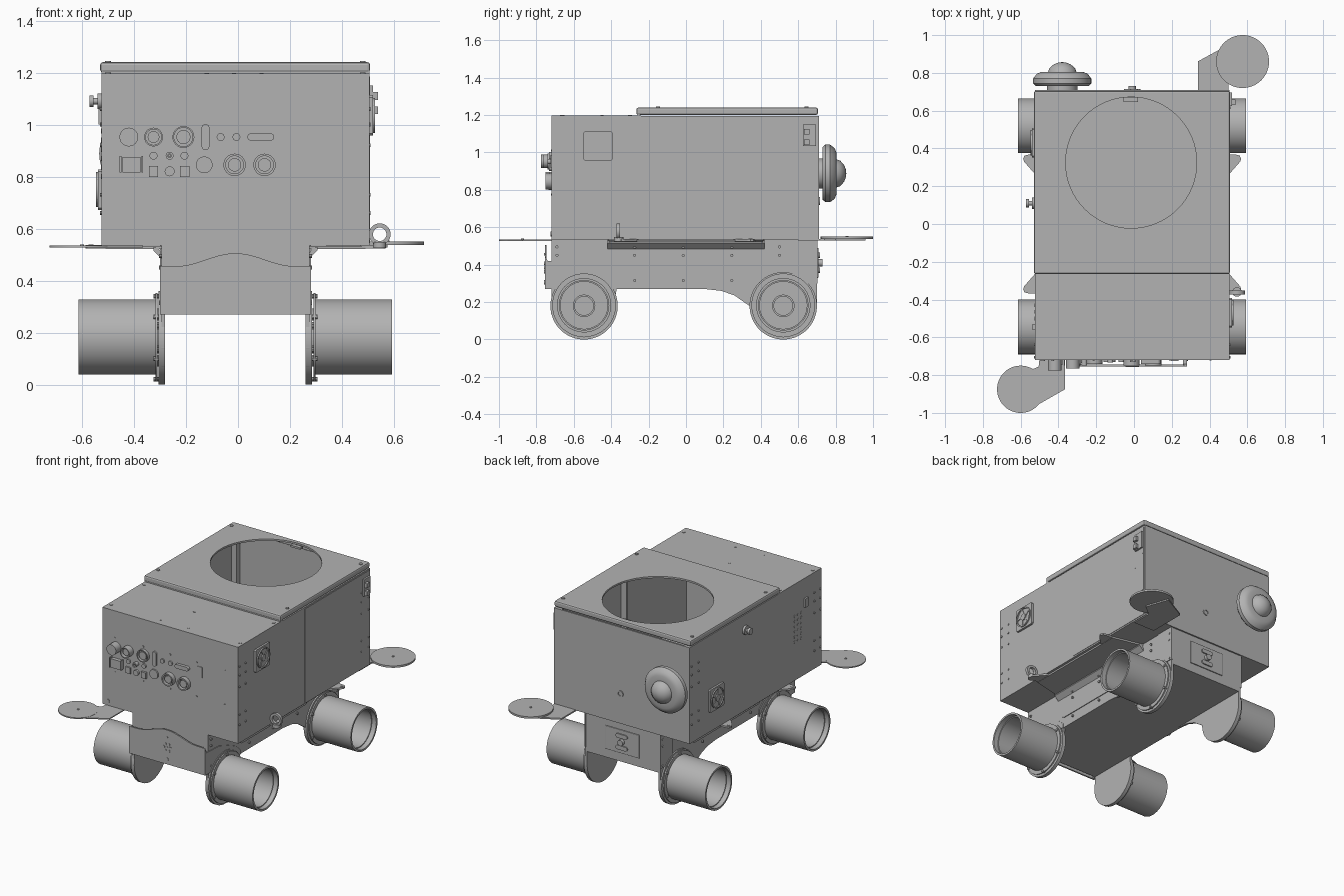
import bpy, bmesh, math
from mathutils import Vector, Matrix

cube = bpy.data.objects.get("Cube")
if cube:
    bpy.data.objects.remove(cube)

grey = bpy.data.materials.new("plain grey")
grey.use_nodes = True
grey.diffuse_color = (0.45, 0.45, 0.45, 1)
grey.node_tree.nodes["Principled BSDF"].inputs["Base Color"].default_value = grey.diffuse_color

CX = -0.01                      # middle plane of the body
X0, X1, Y0, Y1 = -0.525, 0.505, -0.72, 0.71
Z0, Z1, T = 0.535, 1.195, 0.012


def finish(name, bm, smooth=False):
    bmesh.ops.recalc_face_normals(bm, faces=bm.faces)
    mesh = bpy.data.meshes.new(name)
    bm.to_mesh(mesh)
    bm.free()
    mesh.materials.append(grey)
    ob = bpy.data.objects.new(name, mesh)
    bpy.context.collection.objects.link(ob)
    if smooth:
        bpy.ops.object.select_all(action='DESELECT')
        ob.select_set(True)
        bpy.context.view_layer.objects.active = ob
        bpy.ops.object.shade_smooth_by_angle(angle=math.radians(35))
    return ob


def place(axis, u, v, h):
    return {'x': (h, u, v), 'y': (u, h, v), 'z': (u, v, h)}[axis]


def prism(name, pts, axis, a, b):
    """Outline extruded from a to b along an axis."""
    bm = bmesh.new()
    face = bm.faces.new([bm.verts.new(place(axis, u, v, a)) for u, v in pts])
    new = bmesh.ops.extrude_face_region(bm, geom=[face])["geom"]
    bmesh.ops.translate(bm, vec=place(axis, 0, 0, b - a),
                        verts=[g for g in new if isinstance(g, bmesh.types.BMVert)])
    return finish(name, bm)


def block(name, xs, ys, zs, bevel=0):
    bm = bmesh.new()
    bmesh.ops.create_cube(bm, size=1)
    for v in bm.verts:
        v.co = [lo + (c + 0.5) * (hi - lo) for c, (lo, hi) in zip(v.co, (xs, ys, zs))]
    if bevel:
        bmesh.ops.bevel(bm, geom=bm.edges[:], offset=bevel, segments=2, profile=0.5, affect='EDGES')
    return finish(name, bm)


def lathe(name, profile, axis, u, v, seg=48):
    """Profile of (radius, position) turned about an axis through (u, v)."""
    bm = bmesh.new()
    vs = [bm.verts.new(place(axis, u + r, v, h)) for r, h in profile]
    es = [bm.edges.new(p) for p in zip(vs, vs[1:])]
    bmesh.ops.spin(bm, geom=vs + es, cent=place(axis, u, v, 0), axis=place(axis, 0, 0, 1),
                   angle=math.tau, steps=seg)
    bmesh.ops.remove_doubles(bm, verts=bm.verts, dist=1e-5)
    return finish(name, bm, True)


def disc(name, r, axis, u, v, a, b, seg=24):
    return lathe(name, [(0, a), (r, a), (r, b), (0, b)], axis, u, v, seg)


def ring(name, ro, ri, axis, u, v, a, b, seg=32):
    return lathe(name, [(ri, a), (ro, a), (ro, b), (ri, b), (ri, a)], axis, u, v, seg)


def arc(u, v, r, start, end, n=16):
    angles = [math.radians(start + (end - start) * i / n) for i in range(n + 1)]
    return [(u + r * math.cos(t), v + r * math.sin(t)) for t in angles]


def capsule(u0, u1, v, r):
    return arc(u1, v, r, -90, 90) + arc(u0, v, r, 90, 270)


# Hollow housing
block("housing_front", (X0, X1), (Y0, Y0 + T), (Z0, Z1))
block("housing_back", (X0, X1), (Y1 - T, Y1), (Z0, Z1))
block("housing_left", (X1 - T, X1), (Y0, Y1), (Z0, Z1))
block("housing_right", (X0, X0 + T), (Y0, Y1), (Z0, Z1))
block("housing_floor", (X0, X1), (Y0, Y1), (Z0, Z0 + T))
block("housing_front_roof", (X0, X1), (Y0, -0.24), (Z1 - T, Z1 + 0.002))
block("left_rear_panel", (X1, X1 + 0.003), (0, Y1 - 0.01), (Z0 + 0.01, Z1 - 0.01))
for x in (X0 + T, X1 - T - 0.04):
    block("inner_post", (x, x + 0.04), (Y1 - 0.05, Y1 - T), (Z0, Z1))
    block("inner_post", (x, x + 0.04), (-0.02, 0.0), (Z0, Z1))

# Lid, hollow below, with a round opening
lid = block("lid", (X0 - 0.005, X1 + 0.003), (-0.265, 0.705), (1.2, 1.24), 0.01)
cutters = [disc("lid_hole_cutter", 0.347, 'z', -0.015, 0.325, 1, 1.4, 64),
           block("lid_hollow_cutter", (X0 + T, X1 - T), (-0.25, 0.69), (1.1, 1.228))]
bpy.context.view_layer.objects.active = lid
for c in cutters:
    mod = lid.modifiers.new("cut", 'BOOLEAN')
    mod.object, mod.solver = c, 'EXACT'
    bpy.ops.object.modifier_apply(modifier=mod.name)
    bpy.data.objects.remove(c)
block("lid_seal", (X0, X1), (-0.262, -0.245), (1.19, 1.21))
block("lid_tab", (-0.055, 0.02), (0.645, 0.67), (1.215, 1.228))
for x in (-0.5, 0.48):
    for y, z in ((-0.66, Z1), (-0.3, Z1), (-0.15, 1.24), (0.645, 1.24)):
        disc("top_screw", 0.011, 'z', x, y, z, z + 0.005, 12)
for x, y in ((-0.015, -0.45), (-0.12, -0.665), (0.09, -0.665)):
    disc("roof_rivet", 0.008, 'z', x, y, Z1, Z1 + 0.004, 12)

# Front connector panel: round sockets as (x, z, outer, inner, depth)
sockets = [(-0.42, 0.952, 0.036, 0, 0.055), (-0.325, 0.952, 0.036, 0.03, 0.045),
           (-0.21, 0.952, 0.042, 0.036, 0.02), (-0.067, 0.952, 0.015, 0, 0.01),
           (-0.006, 0.952, 0.015, 0, 0.01), (-0.325, 0.88, 0.015, 0, 0.01),
           (-0.263, 0.88, 0.015, 0.007, 0.03), (-0.206, 0.88, 0.015, 0, 0.01),
           (-0.263, 0.82, 0.019, 0, 0.015), (-0.13, 0.845, 0.032, 0, 0.01),
           (-0.013, 0.845, 0.043, 0.034, 0.03), (0.102, 0.845, 0.043, 0.034, 0.03)]
for x, z, ro, ri, d in sockets:
    if ri:
        ring("socket_rim", ro, ri, 'y', x, z, Y0 - d, Y0)
        disc("socket_core", ri * 0.75, 'y', x, z, Y0 - d * 0.7, Y0)
    else:
        disc("round_port", ro, 'y', x, z, Y0 - d, Y0)
prism("switch_plate", [(-0.125 + v, 0.952 + u) for u, v in capsule(-0.035, 0.035, 0, 0.015)],
      'y', Y0 - 0.012, Y0)
prism("serial_port", capsule(0.05, 0.125, 0.952, 0.014), 'y', Y0 - 0.02, Y0)
for x, z, w, h, d in ((-0.41, 0.845, 0.035, 0.03, 0.025), (-0.325, 0.82, 0.018, 0.021, 0.01),
                      (-0.205, 0.82, 0.018, 0.021, 0.015), (0.215, 0.952, 0.02, 0.035, 0.004)):
    block("square_port", (x - w, x + w), (Y0 - d, Y0), (z - h, z + h))
for x in (-0.452, -0.368):
    block("port_guard", (x - 0.003, x + 0.003), (Y0 - 0.03, Y0), (0.815, 0.88))
for x in (-0.43, -0.215, -0.01, 0.19, 0.405):
    for z in (0.775, 1.01):
        disc("panel_rivet", 0.006, 'y', x, z, Y0 - 0.003, Y0, 10)
disc("front_plug", 0.013, 'y', -0.483, 0.565, Y0 - 0.004, Y0)


# Fan grilles on both sides
def fan(side, x, y, z):
    out = x + side * 0.022
    sq = [(y + a, z + b) for a, b in ((-0.078, -0.07), (-0.07, -0.078), (0.07, -0.078), (0.078, -0.07),
                                      (0.078, 0.07), (0.07, 0.078), (-0.07, 0.078), (-0.078, 0.07))]
    prism("fan_plate", sq, 'x', x, x + side * 0.014)
    ring("fan_rim", 0.068, 0.06, 'x', y, z, x, out)
    disc("fan_hub", 0.022, 'x', y, z, x, out)
    for k in range(5):
        t = k * math.tau / 5
        pts = [(y + r * math.cos(t + a), z + r * math.sin(t + a))
               for r, a in ((0.02, 0), (0.062, 0.5), (0.062, 0.75), (0.02, 0.5))]
        prism("fan_blade", pts, 'x', x, x + side * 0.018)


fan(1, X1, -0.47, 1.035)
fan(-1, X0, 0.43, 0.75)

# Side fittings
block("left_latch", (X1, X1 + 0.015), (0.625, 0.695), (1.035, 1.15))
for z in (1.055, 1.11):
    block("latch_tongue", (X1, X1 + 0.033), (0.63, 0.66), (z - 0.015, z + 0.015))
lathe("side_knob", [(0, -0.572), (0.022, -0.572), (0.022, -0.555), (0.012, -0.555),
                    (0.012, -0.54), (0.03, -0.54), (0.03, X0)], 'x', 0.11, 1.09, 24)
block("right_latch", (X0 - 0.012, X0), (-0.56, -0.53), (1.0, 1.06))
for i in range(3):
    for j in range(6):
        disc("side_vent", 0.01, 'x', -0.5 + i * 0.035, 0.8 + j * 0.035, X0 - 0.002, X0, 8)
for x, s in ((X0, -1), (X1, 1)):
    for y in (-0.705, -0.64, 0.615, 0.69):
        for z in (0.66, 0.73, 0.92, 1.0, 1.06):
            disc("side_rivet", 0.007, 'x', y, z, x, x + s * 0.005, 8)

# Rear mushroom vent
lathe("mushroom_vent", [(0.08, Y1), (0.08, 0.73), (0.14, 0.73), (0.154, 0.745), (0.154, 0.77),
                        (0.135, 0.795), (0.11, 0.805), (0.075, 0.805), (0.068, 0.825),
                        (0.045, 0.845), (0.02, 0.855), (0, 0.857)], 'y', -0.38, 0.888)
ring("rear_port", 0.022, 0.014, 'y', 0.0, 0.74, Y1, Y1 + 0.006)

# Chassis tray
block("chassis_bottom", (CX - 0.28, CX + 0.28), (Y0, 0.7), (0.27, 0.28))
block("chassis_back", (CX - 0.28, CX + 0.28), (0.69, 0.7), (0.28, Z0))
block("chassis_front", (CX - 0.27, CX + 0.27), (Y0, Y0 + 0.01), (0.28, Z0))
block("rear_socket_plate", (CX - 0.13, CX + 0.13), (0.7, 0.708), (0.33, 0.49), 0.003)
for z in (0.37, 0.45):
    prism("rear_slot", capsule(CX - 0.03, CX + 0.03, z, 0.014), 'y', 0.7, 0.716)
disc("rear_tow_stud", 0.02, 'y', CX, 0.41, 0.7, 0.73)

# Arched front bumper
arch = [(CX + 0.275 * i / 12, 0.455 + 0.05 * max(0, math.cos(math.pi * i / 20)) ** 2)
        for i in range(12, -13, -1)]
prism("bumper", [(CX - 0.275, 0.27), (CX + 0.275, 0.27)] + arch, 'y', -0.755, -0.745)
for k in range(6):
    t = k * math.tau / 6
    disc("bumper_hole", 0.01, 'y', CX + 0.026 * math.cos(t), 0.385 + 0.026 * math.sin(t), -0.758, -0.755, 12)
for z, r in ((0.385, 0.008), (0.305, 0.012), (0.455, 0.007)):
    disc("bumper_hole", r, 'y', CX, z, -0.758, -0.755, 12)

side_outline = ([(Y0, Z0), (Y0, 0.18)] + arc(-0.545, 0.18, 0.18, 180, 380) + [(-0.37, 0.27), (0.1, 0.27)]
                + [(0.19, 0.26), (0.26, 0.235), (0.31, 0.2)] + arc(0.52, 0.18, 0.18, 180, 360)
                + [(0.7, Z0)])
wing = [(-0.755, 0.27), (-0.37, 0.27), (-0.37, 0.3), (-0.42, 0.345), (-0.5, 0.38),
        (-0.6, 0.415), (-0.74, 0.42), (-0.755, 0.455)]
for s in (-1, 1):
    def at(d):
        return CX + s * d
    # Side plate, stiffening rib and bumper wing
    prism("side_plate", side_outline, 'x', at(0.27), at(0.285))
    prism("side_rib", capsule(-0.35, 0.325, 0.38, 0.04), 'x', at(0.28), at(0.29))
    prism("bumper_wing", wing, 'x', at(0.27), at(0.29))
    block("rear_corner_bracket", sorted((at(0.28), at(0.29))), (0.57, 0.703), (0.3, Z0))
    for y in (-0.69, -0.275, -0.015, 0.245, 0.5, 0.68):
        for z in (0.315, 0.45, 0.495):
            disc("plate_bolt", 0.008, 'x', y, z, at(0.28), at(0.294), 10)
    # Bent top flange and mounting ears
    bend = [(at(0.285 + 0.03 - x), z + 0.5) for x, z in arc(0, 0, 0.03, 0, 90, 6)]
    prism("flange_bend", bend + [(at(0.315), 0.515), (at(0.28), 0.48)], 'y', -0.42, 0.42)
    prism("top_flange", [(at(0.28), -0.42), (at(0.5), -0.37), (at(0.5), 0.37), (at(0.28), 0.42)],
          'z', 0.522, 0.533)
    for e in (-1, 1):
        ear = [(at(0.48), e * 0.255), (at(0.515), e * 0.265), (at(0.572), e * 0.33),
               (at(0.577), e * 0.345), (at(0.57), e * 0.362), (at(0.55), e * 0.367), (at(0.48), e * 0.367)]
        prism("mounting_ear", ear, 'z', 0.524, 0.536)
        disc("ear_hole", 0.01, 'z', at(0.555), e * 0.345, 0.536, 0.539, 12)
    # Open drum wheels
    for y in (-0.545, 0.52):
        lathe("wheel_drum", [(0.12, at(0.3)), (0.17, at(0.3)), (0.17, at(0.308)), (0.145, at(0.308)),
                             (0.145, at(0.603)), (0.132, at(0.603)), (0.132, at(0.57)),
                             (0.126, at(0.57)), (0.126, at(0.3))], 'x', y, 0.183, 64)
        disc("wheel_plate", 0.18, 'x', y, 0.18, at(0.27), at(0.295), 64)
        ring("hub_ring", 0.06, 0.05, 'x', y, 0.18, at(0.29), at(0.304))
        for k in range(6):
            t = math.radians(60 * k + 30)
            disc("hub_bolt", 0.009, 'x', y + 0.09 * math.cos(t), 0.18 + 0.09 * math.sin(t), at(0.29), at(0.302), 10)
            pad = arc(y, 0.18, 0.115, 60 * k - 16, 60 * k + 16, 6) + arc(y, 0.18, 0.09, 60 * k + 12, 60 * k - 12, 6)
            prism("hub_pad", pad, 'x', at(0.29), at(0.3))
            disc("rim_bolt", 0.009, 'x', y + 0.16 * math.cos(t), 0.18 + 0.16 * math.sin(t), at(0.29), at(0.315), 10)

# Lifting eye on the front left ear
ring("lifting_eye", 0.042, 0.026, 'y', 0.545, 0.578, -0.372, -0.352)
disc("eye_base", 0.025, 'z', 0.545, -0.36, 0.525, 0.548)

# Antenna discs on their arms
disc("rear_disc", 0.14, 'z', 0.575, 0.86, 0.537, 0.55, 64)
prism("rear_disc_arm", [(0.34, 0.6), (0.5, 0.6), (0.5, 0.74), (0.575, 0.8), (0.52, 0.96), (0.34, 0.862)],
      'z', 0.528, 0.538)
disc("front_disc", 0.125, 'z', -0.6, -0.875, 0.527, 0.535, 64)
prism("front_disc_arm", [(-0.365, -0.62), (-0.365, -0.875), (-0.535, -0.972), (-0.62, -0.86),
                         (-0.54, -0.77), (-0.505, -0.755), (-0.49, -0.62)], 'z', 0.527, 0.534)
for x, y, z in ((0.575, 0.86, 0.55), (-0.6, -0.875, 0.535)):
    disc("disc_stud", 0.008, 'z', x, y, z, z + 0.004, 12)
